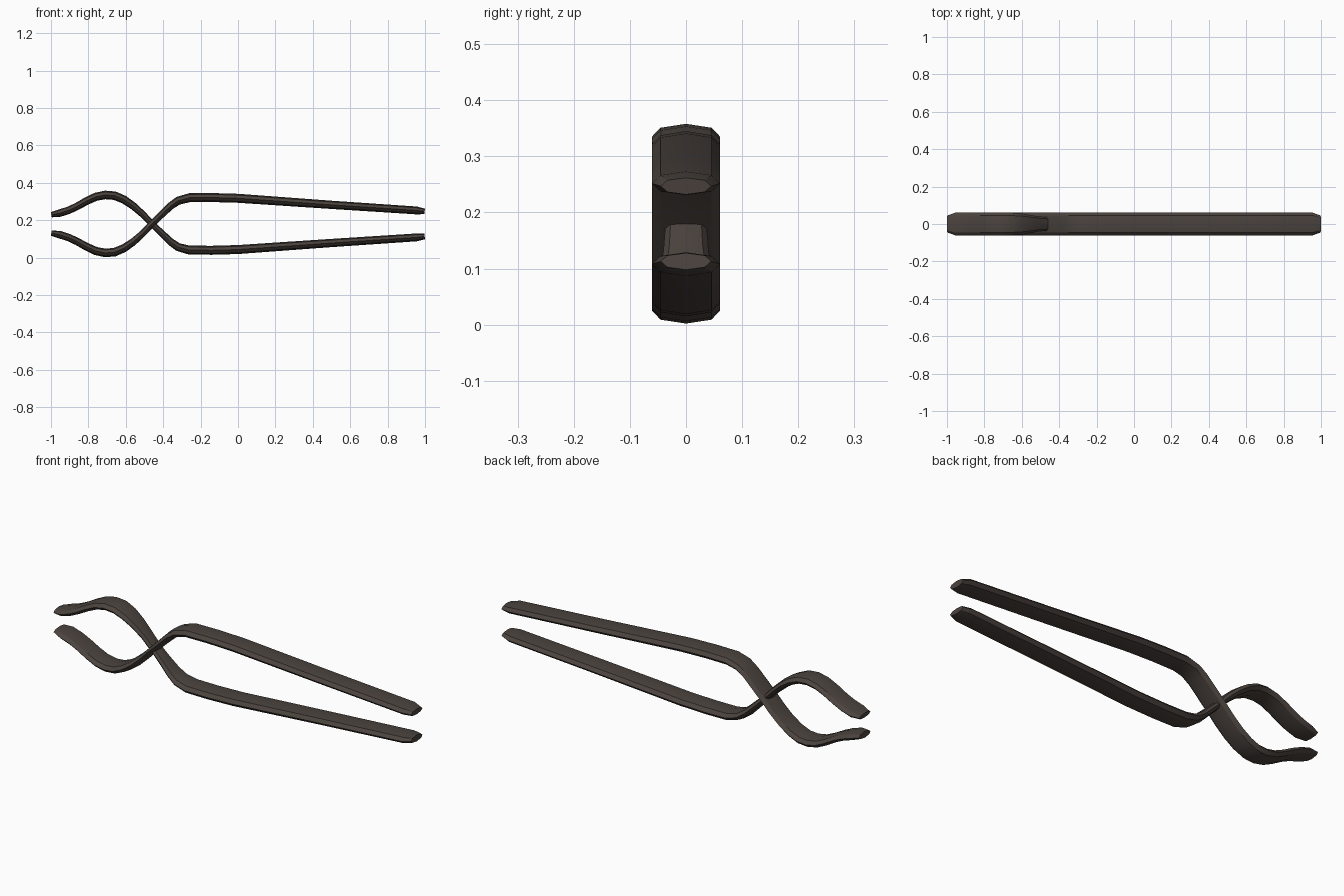
import bpy, bmesh, math
from mathutils import Vector

if "Cube" in bpy.data.objects:
    bpy.data.objects.remove(bpy.data.objects["Cube"])

MID = 0.18  # height of the crossing, arms mirror about it

iron = bpy.data.materials.new("dark_iron")
iron.diffuse_color = (0.07, 0.056, 0.048, 1)
iron.use_nodes = True
iron.node_tree.nodes["Principled BSDF"].inputs["Base Color"].default_value = iron.diffuse_color

# Centre line of one arm: x, z, width half, thickness half
PATH = [
    (0.998, 0.247, 0.045, 0.015), (0.955, 0.252, 0.061, 0.021),
    (0.50, 0.282, 0.061, 0.022), (0.0, 0.317, 0.061, 0.024),
    (-0.14, 0.321, 0.061, 0.024), (-0.26, 0.320, 0.061, 0.024),
    (-0.32, 0.304, 0.061, 0.022), (-0.36, 0.276, 0.061, 0.020),
    (-0.41, 0.228, 0.061, 0.018), (-0.46, 0.180, 0.061, 0.017),
    (-0.51, 0.128, 0.061, 0.018), (-0.56, 0.084, 0.061, 0.020),
    (-0.61, 0.050, 0.061, 0.022), (-0.66, 0.029, 0.061, 0.023),
    (-0.71, 0.025, 0.061, 0.023), (-0.76, 0.035, 0.061, 0.022),
    (-0.81, 0.058, 0.061, 0.021), (-0.86, 0.086, 0.061, 0.020),
    (-0.905, 0.107, 0.061, 0.020), (-0.955, 0.123, 0.061, 0.020),
    (-0.998, 0.131, 0.045, 0.014),
]
# Crowned eight sided bar section (unit half width / half thickness)
SECTION = [(1, 0), (0.74, 0.7), (0, 1), (-0.74, 0.7),
           (-1, 0), (-0.74, -0.7), (0, -1), (0.74, -0.7)]


def make_arm(name, flip, waist):
    """Sweep the bar; waist narrows the bar where it passes the other arm."""
    pts = [Vector((x, 0, 2 * MID - z if flip else z)) for x, z, w, t in PATH]
    bm = bmesh.new()
    rings = []
    for i, p in enumerate(pts):
        a, b = pts[max(i - 1, 0)], pts[min(i + 1, len(pts) - 1)]
        d = (b - a).normalized()
        n = Vector((-d.z, 0, d.x))
        w, t = PATH[i][2], PATH[i][3]
        u = min(abs(p.x + 0.46) / 0.2, 1)
        w *= 1 - waist * (0.5 + 0.5 * math.cos(math.pi * u))
        rings.append([bm.verts.new(p + Vector((0, y * w, 0)) + n * (s * t))
                      for y, s in SECTION])
    k = len(SECTION)
    for r, q in zip(rings, rings[1:]):
        for j in range(k):
            bm.faces.new((r[j], r[(j + 1) % k], q[(j + 1) % k], q[j]))
    bm.faces.new(rings[0])
    bm.faces.new(rings[-1])
    bmesh.ops.recalc_face_normals(bm, faces=bm.faces)
    me = bpy.data.meshes.new(name)
    bm.to_mesh(me)
    bm.free()
    me.materials.append(iron)
    ob = bpy.data.objects.new(name, me)
    bpy.context.collection.objects.link(ob)
    bpy.ops.object.select_all(action='DESELECT')
    ob.select_set(True)
    bpy.context.view_layer.objects.active = ob
    bpy.ops.object.shade_smooth_by_angle(angle=math.radians(20))
    return ob


# Full width arm, and the arm that narrows to pass through it
make_arm("upper_handle_arm", False, 0.0)
make_arm("lower_handle_arm", True, 0.4)
